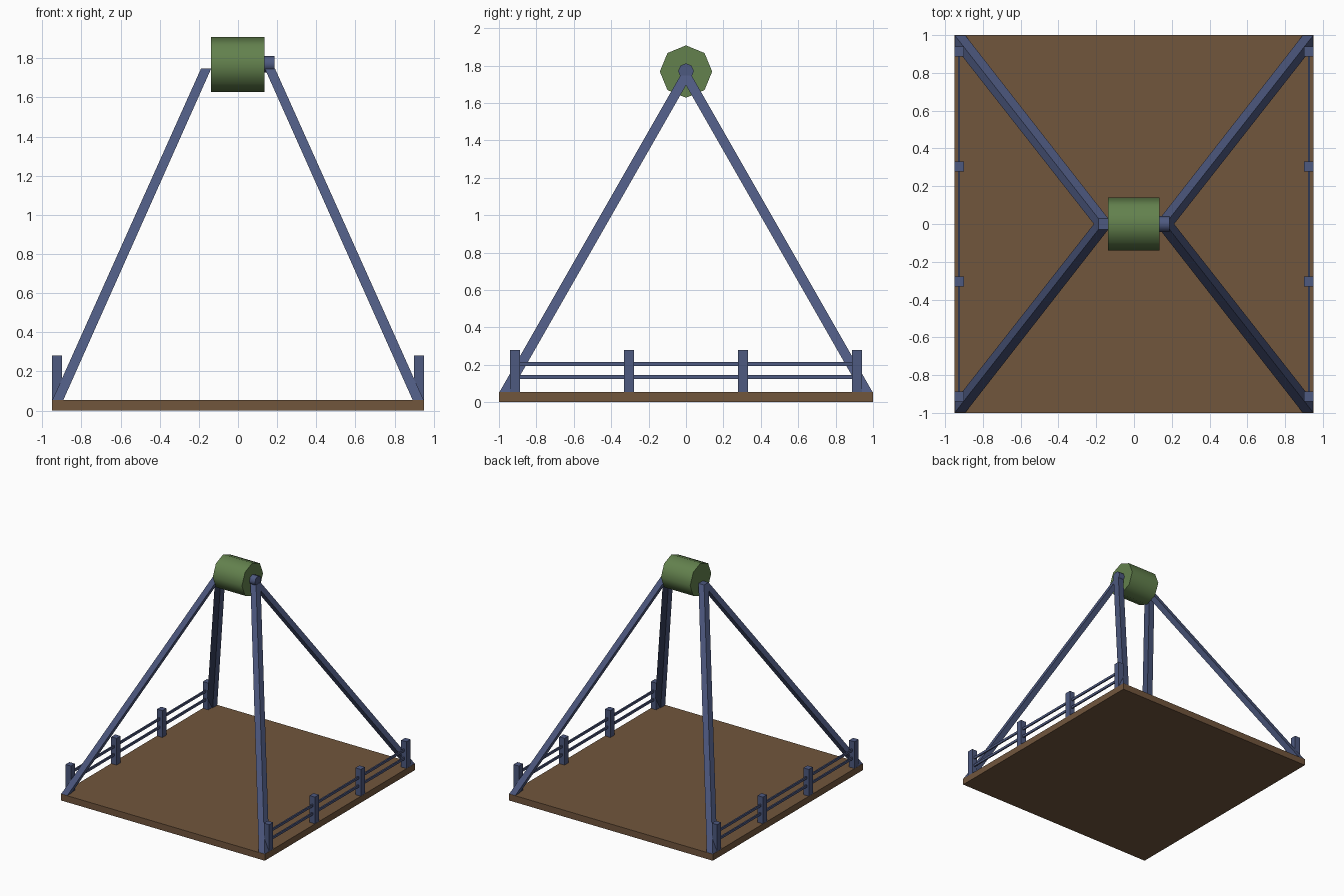
import bpy, math

if "Cube" in bpy.data.objects:
    bpy.data.objects.remove(bpy.data.objects["Cube"])


def material(name, rgb):
    m = bpy.data.materials.new(name)
    m.diffuse_color = (*rgb, 1)
    m.use_nodes = True
    m.node_tree.nodes["Principled BSDF"].inputs["Base Color"].default_value = m.diffuse_color
    return m


BROWN = material("brown wood", (0.165, 0.092, 0.046))
BLUE = material("slate blue", (0.075, 0.10, 0.215))
GREEN = material("olive green", (0.125, 0.22, 0.075))

FACES = [(3, 2, 1, 0), (4, 5, 6, 7), (0, 1, 5, 4), (1, 2, 6, 5), (2, 3, 7, 6), (3, 0, 4, 7)]


def beam(name, bottom, top, bottom_size, top_size, mat):
    """Box with horizontal ends; a different top position leans it."""
    verts = []
    for (x, y, z), (w, d) in ((bottom, bottom_size), (top, top_size)):
        verts += [(x + sx * w / 2, y + sy * d / 2, z)
                  for sx, sy in ((-1, -1), (1, -1), (1, 1), (-1, 1))]
    me = bpy.data.meshes.new(name)
    me.from_pydata(verts, [], FACES)
    me.materials.append(mat)
    ob = bpy.data.objects.new(name, me)
    bpy.context.collection.objects.link(ob)
    return ob


def box(name, x, y, z0, z1, w, d, mat):
    return beam(name, (x, y, z0), (x, y, z1), (w, d), (w, d), mat)


def drum(name, x0, x1, z, r, mat):
    """Eight-sided cylinder along x with a corner on top."""
    bpy.ops.mesh.primitive_cylinder_add(vertices=8, radius=r, depth=x1 - x0,
                                        location=((x0 + x1) / 2, 0, z),
                                        rotation=(0, math.pi / 2, 0))
    ob = bpy.context.object
    ob.name = name
    ob.data.materials.append(mat)
    bpy.ops.object.shade_smooth_by_angle(angle=math.radians(50))


# Platform
box("platform", 0, 0, 0, 0.055, 1.9, 2.0, BROWN)

for sx in (-1, 1):
    # Leaning legs meeting under the drum axis
    for sy in (-1, 1):
        beam("leg", (sx * 0.922, sy * 0.97, 0.05), (sx * 0.163, 0, 1.747),
             (0.056, 0.06), (0.052, 0.06), BLUE)
    # Fence posts
    for y in (-0.914, -0.305, 0.305, 0.914):
        box("fence_post", sx * 0.924, y, 0.05, 0.28, 0.05, 0.053, BLUE)
    # Fence rails
    for z in (0.135, 0.205):
        box("fence_rail", sx * 0.926, 0, z - 0.01, z + 0.01, 0.012, 1.81, BLUE)

# Drum and its axle stub on the right
drum("drum", -0.137, 0.135, 1.768, 0.14, GREEN)
drum("axle", 0.12, 0.187, 1.77, 0.042, BLUE)
